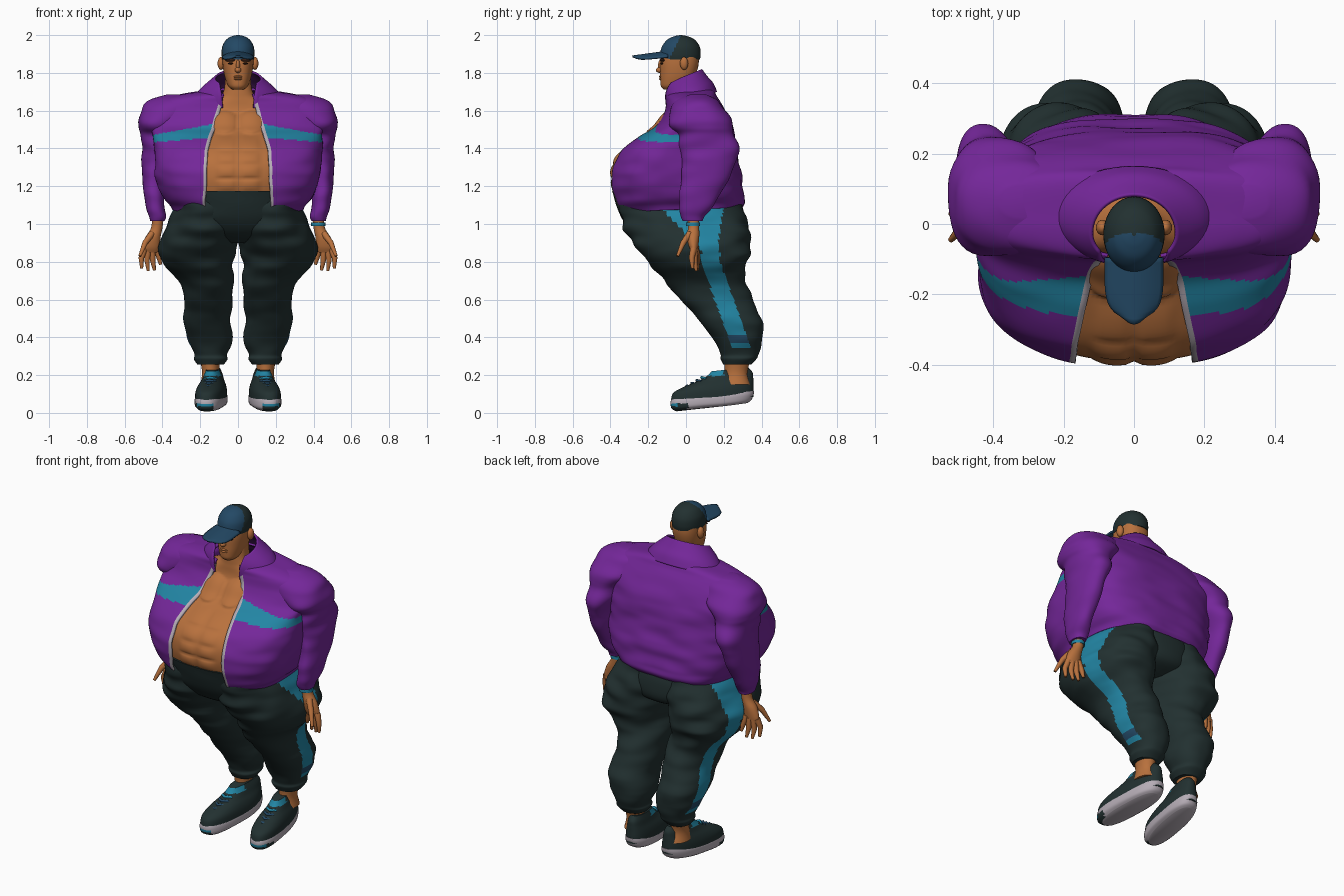
import bpy, bmesh, math
from mathutils import Vector, noise

cube = bpy.data.objects.get("Cube")
if cube:
    bpy.data.objects.remove(cube)


def material(name, rgb):
    m = bpy.data.materials.new(name)
    m.use_nodes = True
    m.diffuse_color = (*rgb, 1)
    m.node_tree.nodes["Principled BSDF"].inputs["Base Color"].default_value = (*rgb, 1)
    return m


skin = material("tan skin", (.48, .165, .047))
purple = material("purple cloth", (.175, .02, .32))
lining = material("dark purple lining", (.05, .009, .08))
dark = material("dark green cloth", (.016, .03, .03))
teal = material("teal trim", (.016, .235, .37))
navy = material("navy blue", (.017, .066, .13))
grey = material("pale grey", (.47, .42, .47))
brown = material("dark brown", (.035, .012, .006))


def finish(ob, mats, mirror=False):
    """Add materials, smooth shading and optional mirroring."""
    for m in mats:
        ob.data.materials.append(m)
    if mirror:
        mod = ob.modifiers.new("mirror", "MIRROR")
        mod.use_mirror_merge = False
    if ob.type == "MESH":
        bpy.ops.object.select_all(action="DESELECT")
        ob.select_set(True)
        bpy.context.view_layer.objects.active = ob
        bpy.ops.object.shade_smooth_by_angle(angle=math.radians(50))
    return ob


def from_bmesh(name, bm):
    me = bpy.data.meshes.new(name)
    bm.to_mesh(me)
    bm.free()
    ob = bpy.data.objects.new(name, me)
    bpy.context.collection.objects.link(ob)
    return ob


def smooth_rings(rings, n):
    out = []
    for i in range(len(rings) - 1):
        a, b, c, d = (rings[min(max(k, 0), len(rings) - 1)] for k in range(i - 1, i + 3))
        for k in range(n):
            t = k / n
            out.append([q + .5 * t * (r - p + t * (2*p - 5*q + 4*r - s + t * (3*(q - r) + s - p)))
                        for p, q, r, s in zip(a, b, c, d)])
    return out + [list(rings[-1])]


def loft(name, rings, mats, rule=None, mirror=False, mid=.5, power=2, back_power=None, tilt=0,
         wrinkle=0, cols=48, sub=5, shell=0):
    """Skin rings (z, x0, x1, front, back[, gap half width]); a gap leaves the front open."""
    bm = bmesh.new()
    grid = []
    is_open = len(rings[0]) > 5
    for z, x0, x1, yf, yb, *gap in smooth_rings(rings, sub):
        cx, rx, ym = (x0 + x1) / 2, (x1 - x0) / 2, yf + mid * (yb - yf)
        start = math.asin(min(1, gap[0] / rx) ** (power / 2)) if gap else 0
        row = []
        for j in range(cols + is_open):
            a = start + (2 * math.pi - 2 * start) * j / cols
            s, c = math.sin(a), math.cos(a)
            e = 2 / (power if c > 0 else back_power or power)
            dx = rx * math.copysign(abs(s) ** e, s)
            dy = -math.copysign(abs(c) ** e, c) * (ym - yf if c > 0 else yb - ym)
            k = 1 + wrinkle * noise.noise(Vector(((cx + dx) * 6, (ym + dy) * 6, z * 15)))
            row.append(bm.verts.new((cx + dx * k, ym + dy * k, z - tilt * c)))
        grid.append(row)
    for lo, hi in zip(grid, grid[1:]):
        for j in range(cols):
            n = (j + 1) % len(lo)
            f = bm.faces.new((lo[j], lo[n], hi[n], hi[j]))
            if rule:
                f.material_index = rule(f.calc_center_median(), min(j, cols - 1 - j))
    if not is_open:
        bm.faces.new(grid[0][::-1])
        bm.faces.new(grid[-1])
    ob = finish(from_bmesh(name, bm), mats, mirror)
    if shell:
        mod = ob.modifiers.new("thickness", "SOLIDIFY")
        mod.thickness, mod.offset, mod.material_offset = shell, -1, len(mats) - 1
    return ob


def ball(name, loc, size, mat, mirror=False):
    bm = bmesh.new()
    bmesh.ops.create_uvsphere(bm, u_segments=20, v_segments=12, radius=1)
    for v in bm.verts:
        v.co = Vector(v.co[i] * size[i] + loc[i] for i in range(3))
    return finish(from_bmesh(name, bm), [mat], mirror)


def tube(name, points, radii, mat, mirror=False):
    cu = bpy.data.curves.new(name, "CURVE")
    cu.dimensions, cu.bevel_depth, cu.bevel_resolution, cu.use_fill_caps = "3D", 1, 3, True
    sp = cu.splines.new("POLY")
    sp.points.add(len(points) - 1)
    for p, co, r in zip(sp.points, points, radii):
        p.co, p.radius = (*co, 1), r
    ob = bpy.data.objects.new(name, cu)
    bpy.context.collection.objects.link(ob)
    return finish(ob, [mat], mirror)


# Bare torso and neck, with chest and stomach muscles pushed forward
torso = loft("torso", [
    (1.08, -.31, .31, -.34, .26), (1.17, -.37, .37, -.376, .26), (1.25, -.38, .38, -.39, .25),
    (1.33, -.385, .385, -.376, .24), (1.4, -.375, .375, -.322, .22), (1.48, -.34, .34, -.205, .19),
    (1.53, -.3, .3, -.128, .16), (1.6, -.24, .24, -.092, .13), (1.66, -.12, .12, -.084, .1),
    (1.7, -.078, .078, -.082, .055), (1.78, -.066, .066, -.08, .05)], [skin], mid=.42, power=2.3,
    cols=160, sub=8)
for v in torso.data.vertices:
    x, y, z = abs(v.co.x), v.co.y, v.co.z
    if y < 0:
        if z < 1.465 and x < .115:
            v.co.y -= .014 * (abs(math.sin(math.pi * (z - 1.165) / .075)) * math.sin(math.pi * x / .115)) ** .5
        chest = 1 - ((x - .072) / .08) ** 2 - ((z - 1.54) / .062) ** 2
        v.co.y -= .04 * max(0, chest) ** .6


# Jacket with front gap, zip edges and chest band
def jacket_rule(c, col):
    if col == 0 and c.z < 1.66:
        return 2
    out = abs(c.x) - .12
    return 1 if abs(c.z - 1.495 + .13 * out) < .036 - .05 * out and c.y < .03 else 0


loft("jacket", [
    (1.075, -.345, .345, -.355, .3, .175), (1.1, -.36, .36, -.375, .312, .175),
    (1.14, -.395, .395, -.392, .305, .175), (1.22, -.43, .43, -.408, .295, .168),
    (1.3, -.44, .44, -.402, .28, .165), (1.4, -.445, .445, -.355, .265, .16),
    (1.48, -.45, .45, -.25, .25, .138), (1.53, -.455, .455, -.165, .235, .12),
    (1.6, -.455, .455, -.118, .2, .1), (1.655, -.41, .41, -.105, .165, .085),
    (1.685, -.3, .3, -.105, .15, .08), (1.705, -.15, .15, -.1, .125, .075)],
    [purple, teal, grey, lining], jacket_rule, mid=.42, power=2.35, back_power=3.2, tilt=.015,
    wrinkle=.025, cols=144, sub=10, shell=.012)
loft("collar", [
    (1.655, -.24, .24, -.112, .165, .082), (1.7, -.21, .21, -.12, .145, .085),
    (1.735, -.172, .172, -.124, .115, .09), (1.775, -.122, .122, -.12, .085, .1)],
    [purple, lining], mid=.45, tilt=.045, shell=.01)

# Sleeves
loft("sleeve", [
    (1.015, .39, .465, -.018, .09), (1.04, .382, .472, -.028, .1), (1.08, .388, .485, -.036, .135),
    (1.16, .39, .497, -.038, .185), (1.25, .385, .505, -.03, .235), (1.33, .375, .508, -.02, .272),
    (1.4, .345, .508, -.03, .275), (1.47, .31, .512, -.05, .255), (1.51, .28, .528, -.08, .25),
    (1.56, .24, .528, -.085, .238), (1.62, .18, .505, -.075, .198), (1.66, .18, .46, -.045, .16),
    (1.685, .25, .38, .02, .11)],
    [purple], mirror=True, power=2.3, wrinkle=.12)

# Hands, fingers and wristband
loft("hand", [
    (.85, .425, .505, .03, .06), (.88, .415, .507, .015, .065), (.93, .41, .49, .005, .07),
    (.98, .4, .46, .01, .07), (1.04, .393, .455, .005, .07)], [skin], mirror=True, cols=20)
fingers = {"thumb": [(.455, .02, .95), (.492, -.015, .9), (.52, -.045, .83)],
           "index_finger": [(.495, .04, .87), (.512, .03, .82), (.51, .035, .765)],
           "middle_finger": [(.475, .045, .87), (.482, .045, .81), (.475, .055, .752)],
           "ring_finger": [(.455, .05, .87), (.452, .055, .81), (.442, .062, .755)],
           "little_finger": [(.435, .05, .88), (.42, .06, .83), (.41, .065, .785)]}
for name, path in fingers.items():
    tube(name, path, (.018, .015, .008), skin, True)
tube("wristband", [(.425, .037, .99), (.425, .037, 1.008)], (.038, .038), teal)


# Trousers with side stripe, widest at the pocket, with a navy patch near the cuff
def trouser_rule(c, col):
    if c.z < .345 or c.x < .18:
        return 0
    centre = .13 + max(0, .8 - c.z) * .36 - max(0, c.z - .85) * .42
    half = .05 + max(0, c.z - .88) * .56
    if abs(c.y - centre) > half:
        return 0
    return 2 if .372 < c.z < .41 else 1


loft("trouser_leg", [
    (.255, .075, .215, .2, .345), (.285, .055, .232, .185, .37), (.31, .06, .23, .185, .38),
    (.36, .035, .255, .16, .4), (.42, .03, .275, .12, .403), (.5, .036, .29, .06, .398),
    (.6, .028, .282, -.03, .352), (.7, .024, .315, -.115, .318), (.78, .03, .385, -.18, .318),
    (.85, .018, .42, -.24, .338), (.95, -.005, .395, -.31, .338), (1.05, -.02, .352, -.35, .315),
    (1.13, -.03, .33, -.352, .29)], [dark, teal, navy], trouser_rule, mirror=True, power=2.25,
    wrinkle=.07, cols=120, sub=10)
loft("trouser_seat", [
    (.9, -.12, .12, -.14, .2), (.94, -.26, .26, -.26, .29), (1.02, -.33, .33, -.335, .31),
    (1.1, -.34, .34, -.368, .298), (1.175, -.36, .36, -.392, .27)],
    [dark], mid=.42, power=2.3, wrinkle=.01)

# Ankles and shoes
loft("ankle", [(.15, .09, .2, .19, .34), (.21, .1, .19, .205, .325), (.28, .095, .2, .2, .34)],
     [skin], mirror=True)


def sole_rule(c, col):
    if c.y > .01 or c.z > .05 or c.x < .1:
        return 0
    return 2 if c.z > .035 and c.y < -.04 else 1


sole = loft("shoe_sole", [
    (.03, .075, .195, -.05, .325), (.045, .057, .212, -.076, .345), (.075, .055, .215, -.082, .358),
    (.095, .06, .21, -.078, .36)], [grey, dark, teal], sole_rule,
    mirror=True, power=2.5, tilt=.022)
upper = loft("shoe_upper", [
    (.075, .056, .214, -.08, .357), (.115, .058, .212, -.068, .358), (.145, .066, .204, -.018, .357),
    (.175, .08, .19, .055, .356), (.205, .09, .18, .11, .352), (.23, .1, .17, .135, .33)],
    [dark, teal], lambda c, col: 1 if c.z > .195 and c.y < .2 else 0,
    mirror=True, power=2.4, tilt=.01)
laces = []
for k in range(4):
    y, z = .005 + .026 * k, .142 + .015 * k
    laces.append(tube("lace_%d" % k, [(.105, y + .025, z - .006), (.135, y, z), (.165, y + .025, z - .006)],
                      (.007, .008, .007), teal if k > 2 else navy, True))
# Turn the toes outward about the heel
for ob in (sole, upper):
    for v in ob.data.vertices:
        v.co.x += .12 * (.2 - v.co.y)
for ob in laces:
    for p in ob.data.splines[0].points:
        p.co.x += .12 * (.2 - p.co.y)

# Head and face
loft("head", [
    (1.712, -.03, .03, -.118, -.05), (1.728, -.05, .05, -.132, -.005), (1.755, -.063, .063, -.136, .03),
    (1.8, -.075, .075, -.137, .055), (1.86, -.082, .082, -.136, .068), (1.92, -.078, .078, -.12, .06),
    (1.96, -.05, .05, -.08, .03)], [skin], power=2.3, mid=.55)
ball("nose", (0, -.138, 1.815), (.017, .022, .015), skin)
ball("nose_bridge", (0, -.134, 1.84), (.01, .014, .03), skin)
ball("ear", (.09, -.01, 1.85), (.018, .022, .034), skin, True)
ball("brow", (.04, -.126, 1.868), (.03, .014, .009), brown, True)
ball("eye", (.038, -.127, 1.85), (.016, .009, .005), brown, True)
ball("upper_lip", (0, -.134, 1.78), (.024, .009, .006), skin)
ball("lower_lip", (0, -.134, 1.768), (.022, .009, .006), skin)

# Cap crown and curved peak
loft("cap_crown", [
    (1.872, -.084, .084, -.136, .074), (1.9, -.087, .087, -.137, .078), (1.94, -.083, .083, -.127, .072),
    (1.975, -.063, .063, -.1, .047), (1.993, -.035, .035, -.065, .012), (2.0, -.006, .006, -.034, -.022)],
    [dark, navy], lambda c, col: 1 if c.y < -.025 - .5 * (2 - c.z) else 0, cols=72, sub=8)
bm = bmesh.new()
rows = []
for i in range(13):
    v = i / 12
    wide = .084 * math.sqrt(1 - .85 * v ** 5)
    rows.append([bm.verts.new((wide * u, -.095 + .02 * u * u * v - .19 * v,
                               1.918 - .026 * v - .03 * u * u * (1 - .4 * v)))
                 for u in (k / 8 - 1 for k in range(17))])
for near, far in zip(rows, rows[1:]):
    for k in range(16):
        bm.faces.new((near[k], far[k], far[k + 1], near[k + 1]))
peak = finish(from_bmesh("cap_peak", bm), [navy])
peak.modifiers.new("thickness", "SOLIDIFY").thickness = .01
ball("cap_button", (0, -.028, 1.996), (.009, .009, .004), navy)
